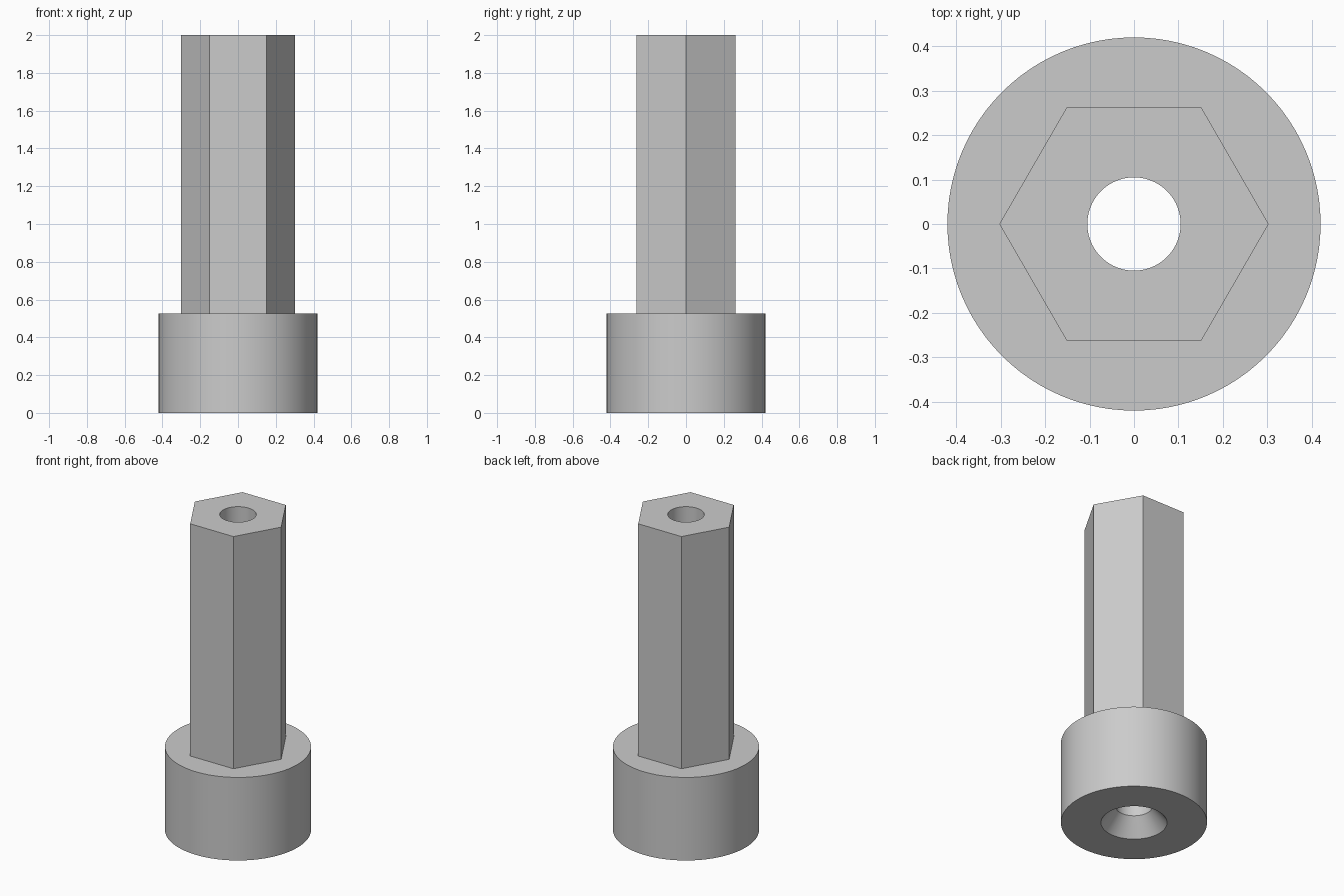
import bpy, bmesh, math

cube = bpy.data.objects.get("Cube")
if cube:
    bpy.data.objects.remove(cube, do_unlink=True)

HEAD_R, HEAD_H = 0.42, 0.527
SHAFT_R, TOP = 0.303, 2.0
BORE_R, SINK_R, SINK_D = 0.105, 0.19, 0.106
SIDES = 96

grey = bpy.data.materials.new("light_grey")
grey.use_nodes = True
colour = (0.6, 0.6, 0.6, 1)
grey.diffuse_color = colour
grey.node_tree.nodes["Principled BSDF"].inputs["Base Color"].default_value = colour


def stack(name, sides, rings):
    """Closed solid from (radius, z) rings around the z axis."""
    bm = bmesh.new()
    loops = []
    for r, z in rings:
        angles = [2 * math.pi * i / sides for i in range(sides)]
        loops.append([bm.verts.new((r * math.cos(a), r * math.sin(a), z)) for a in angles])
    for low, high in zip(loops, loops[1:]):
        for i in range(sides):
            j = (i + 1) % sides
            bm.faces.new((low[i], low[j], high[j], high[i]))
    bm.faces.new(loops[0][::-1])
    bm.faces.new(loops[-1])
    mesh = bpy.data.meshes.new(name)
    bm.to_mesh(mesh)
    bm.free()
    mesh.materials.append(grey)
    obj = bpy.data.objects.new(name, mesh)
    bpy.context.collection.objects.link(obj)
    return obj


def combine(target, other, operation):
    bpy.context.view_layer.objects.active = target
    mod = target.modifiers.new(operation.lower(), 'BOOLEAN')
    mod.operation, mod.solver, mod.object = operation, 'EXACT', other
    bpy.ops.object.modifier_apply(modifier=mod.name)
    bpy.data.objects.remove(other, do_unlink=True)


# Round head and six-sided shaft
body = stack("hex_shaft_with_round_head", SIDES, [(HEAD_R, 0), (HEAD_R, HEAD_H)])
shaft = stack("shaft", 6, [(SHAFT_R, HEAD_H / 2), (SHAFT_R, TOP)])
combine(body, shaft, 'UNION')

# Through bore with a countersunk mouth underneath
extra = 0.05
flare = SINK_R + extra * (SINK_R - BORE_R) / SINK_D
bore = stack("bore_cutter", SIDES,
             [(flare, -extra), (BORE_R, SINK_D), (BORE_R, TOP + extra)])
combine(body, bore, 'DIFFERENCE')

# Smooth round walls, crisp edges
bpy.ops.object.select_all(action='DESELECT')
body.select_set(True)
bpy.context.view_layer.objects.active = body
bpy.ops.object.shade_smooth_by_angle(angle=math.radians(30))
